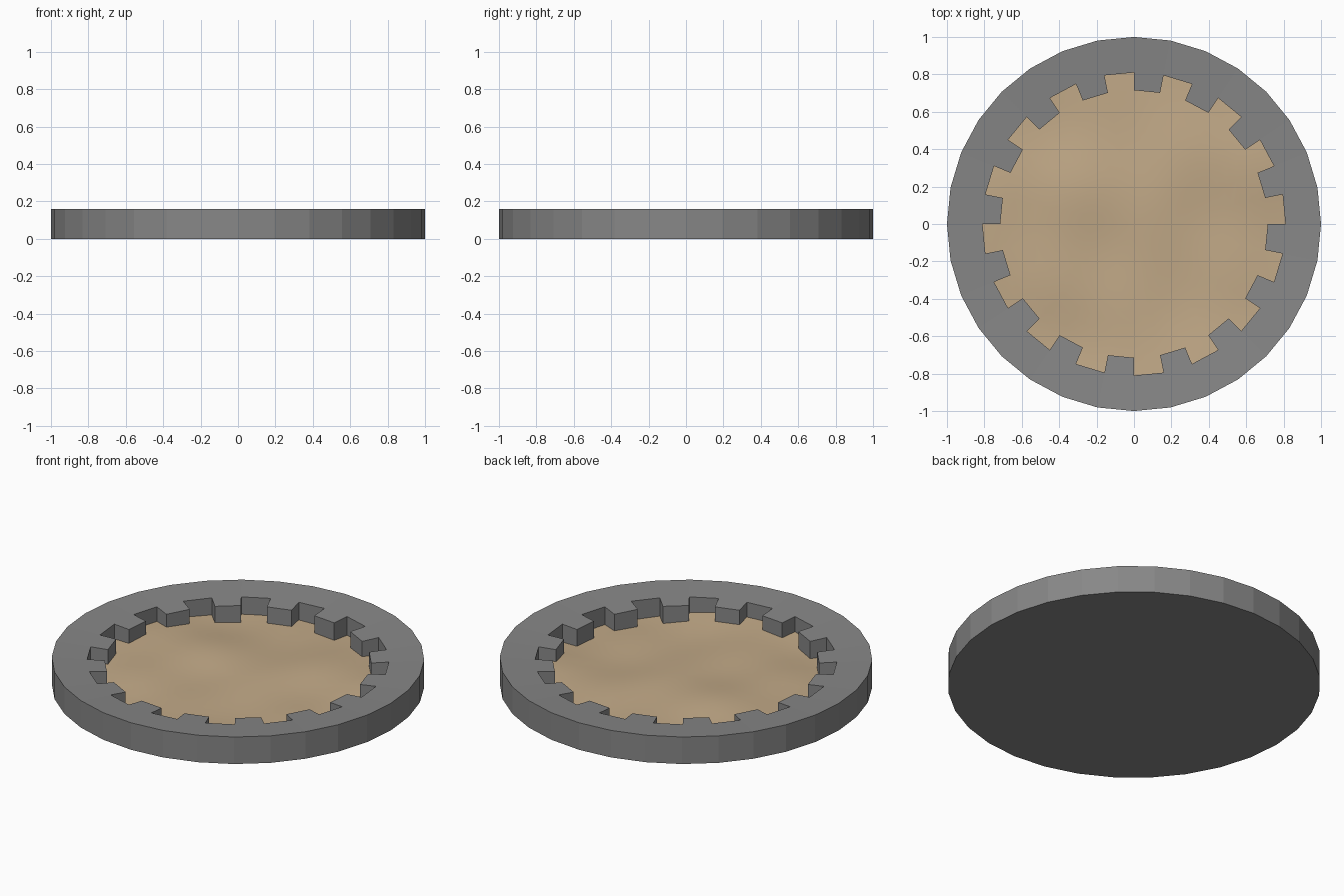
import bpy, bmesh
from math import sin, cos, pi

if "Cube" in bpy.data.objects:
    bpy.data.objects.remove(bpy.data.objects["Cube"])

N = 32            # sides of the ring
H = 0.16          # rim height at the outer edge
R_OUT, R_GAP, R_TOOTH = 1.0, 0.81, 0.715


def finish(name, bm, color):
    mesh = bpy.data.meshes.new(name)
    bm.to_mesh(mesh)
    bm.free()
    obj = bpy.data.objects.new(name, mesh)
    bpy.context.collection.objects.link(obj)
    mat = bpy.data.materials.new(name + "_material")
    mat.diffuse_color = color
    mat.use_nodes = True
    mat.node_tree.nodes["Principled BSDF"].inputs["Base Color"].default_value = mat.diffuse_color
    mesh.materials.append(mat)
    return obj


def polar(bm, r, i, z):
    a = 2 * pi * i / N
    return bm.verts.new((r * cos(a), r * sin(a), z))


def radius(i):
    return R_GAP if i % 2 == 0 else R_TOOTH


def top_z(r):
    # the rim dips slightly towards the middle
    return H - 0.072 * (R_OUT - r)


# Toothed stone rim with a closed flat bottom
bm = bmesh.new()
out_top = [polar(bm, R_OUT, i, H) for i in range(N)]
out_low = [polar(bm, R_OUT, i, 0) for i in range(N)]
# every sector owns its start and end corner, so radii can step between sectors
in_top, in_low = [], []
for i in range(N):
    r = radius(i)
    in_top.append([polar(bm, r, k, top_z(r)) for k in (i, i + 1)])
    in_low.append([polar(bm, r, k, 0.01) for k in (i, i + 1)])
for i in range(N):
    j = (i + 1) % N
    bm.faces.new((out_low[i], out_low[j], out_top[j], out_top[i]))
    # the wider face of each gap joins the tooth corners on the same spoke
    if i % 2 == 0:
        h = i - 1
        bm.faces.new((out_top[i], out_top[j], in_top[i][1], in_top[i][0]))
    else:
        bm.faces.new((out_top[i], out_top[j], in_top[j][0], in_top[i][1],
                      in_top[i][0], in_top[i - 1][1]))
    bm.faces.new((in_top[i][0], in_top[i][1], in_low[i][1], in_low[i][0]))
    bm.faces.new((in_top[i][1], in_top[j][0], in_low[j][0], in_low[i][1]))
bm.faces.new(out_low[::-1])
bm.faces.new([v for pair in in_low for v in pair])
finish("toothed_rim", bm, (0.242, 0.242, 0.242, 1))


# Gently rolling sand floor, tucked under the teeth
def sand_height(x, y):
    return (0.051 + 0.009 * sin(5.0 * y - 1.5 * x + 0.6) - 0.007 * sin(4.2 * x + 2.2 * y)
            + 0.006 * sin(11.0 * y + 2.0 * x) * cos(3.0 * x + 1.2)
            + 0.003 * sin(13.0 * x - 4.0 * y))


bm = bmesh.new()
RINGS = 14
centre = bm.verts.new((0, 0, sand_height(0, 0)))
rings = []
for k in range(1, RINGS + 1):
    ring = [polar(bm, 0.83 * k / RINGS, i, 0) for i in range(N)]
    for v in ring:
        v.co.z = sand_height(v.co.x, v.co.y)
    rings.append(ring)
for i in range(N):
    j = (i + 1) % N
    bm.faces.new((centre, rings[0][i], rings[0][j]))
    for a, b in zip(rings, rings[1:]):
        bm.faces.new((a[i], b[i], b[j], a[j]))
for f in bm.faces:
    f.smooth = True
finish("sand_floor", bm, (0.54, 0.40, 0.245, 1))
